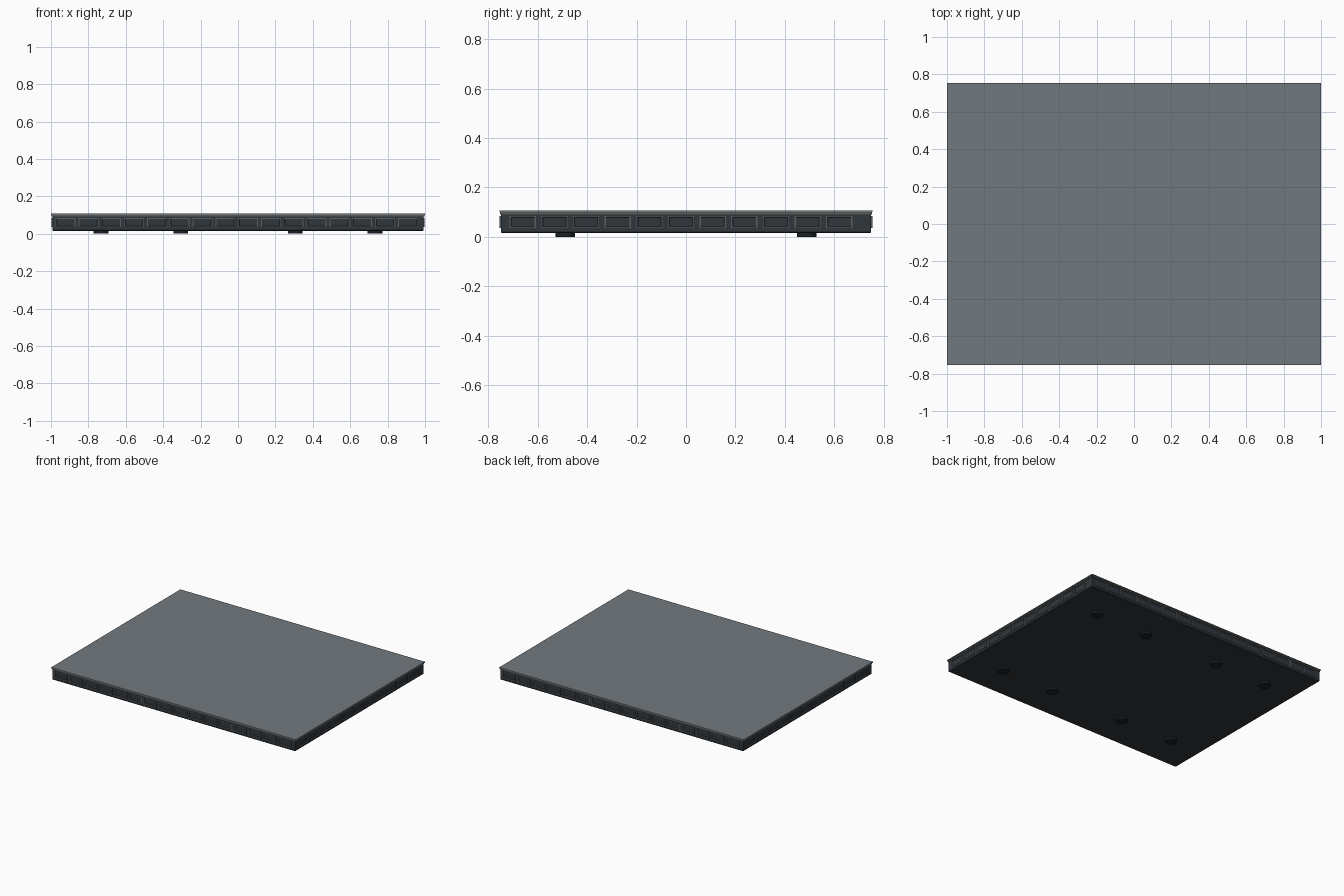
import bpy, bmesh
from math import pi
from mathutils import Matrix, Vector

if "Cube" in bpy.data.objects:
    bpy.data.objects.remove(bpy.data.objects["Cube"])


def material(name, rgb):
    m = bpy.data.materials.new(name)
    m.diffuse_color = (*rgb, 1)
    m.use_nodes = True
    m.node_tree.nodes["Principled BSDF"].inputs["Base Color"].default_value = m.diffuse_color
    return m


DECK = material("deck_grey", (0.17, 0.19, 0.21))
TRIM = material("trim_olive", (0.09, 0.10, 0.09))
BODY = material("body_dark", (0.03, 0.037, 0.045))
FRAME = material("frame_grey", (0.10, 0.115, 0.13))
FOOT = material("foot_black", (0.012, 0.015, 0.018))


def finish(bm, name, *mats):
    me = bpy.data.meshes.new(name)
    bm.to_mesh(me)
    bm.free()
    ob = bpy.data.objects.new(name, me)
    bpy.context.collection.objects.link(ob)
    for m in mats:
        me.materials.append(m)
    return ob


def add_box(bm, lo, hi):
    lo, hi = Vector(lo), Vector(hi)
    mat = Matrix.Translation((lo + hi) / 2) @ Matrix.Diagonal((*(hi - lo), 1))
    return bmesh.ops.create_cube(bm, size=1, matrix=mat)["verts"]


def slab(name, hx, hy, z0, z1, mat, chamfer=0):
    bm = bmesh.new()
    add_box(bm, (-hx, -hy, z0), (hx, hy, z1))
    if chamfer:
        low = [e for e in bm.edges if all(v.co.z < z0 + 1e-4 for v in e.verts)]
        bmesh.ops.bevel(bm, geom=low, offset=chamfer, segments=1, affect='EDGES')
    return finish(bm, name, mat)


# Stacked slabs: body, trim strip and overhanging deck
slab("body", 0.993, 0.749, 0.015, 0.092, BODY, 0.005)
slab("trim_strip", 0.996, 0.752, 0.091, 0.101, TRIM)
slab("deck", 1.0, 0.755, 0.100, 0.107, DECK)


# Row of raised frames with recessed centres, facing -y before rotation
def panel_row(name, first, pitch, count, face, angle):
    bm = bmesh.new()
    for i in range(count):
        x = first + i * pitch
        add_box(bm, (x - 0.053, -face - 0.005, 0.035), (x + 0.053, -face + 0.002, 0.085))
    bm.normal_update()
    fronts = [f for f in bm.faces if f.normal.y < -0.9]
    bmesh.ops.inset_individual(bm, faces=fronts, thickness=0.007)
    bmesh.ops.inset_individual(bm, faces=fronts, thickness=0.002, depth=-0.004)
    for f in fronts:
        f.material_index = 1
    bm.transform(Matrix.Rotation(angle, 4, 'Z'))
    return finish(bm, name, FRAME, BODY)


panel_row("front_panels", -0.922, 0.122, 16, 0.749, 0)
panel_row("back_panels", -0.922, 0.122, 16, 0.749, pi)
panel_row("right_panels", -0.66, 0.128, 11, 0.993, pi / 2)
panel_row("left_panels", -0.66, 0.128, 11, 0.993, -pi / 2)

# Eight round feet in two rows
bm = bmesh.new()
for x in (-0.732, -0.306, 0.306, 0.732):
    for y in (-0.488, 0.488):
        bmesh.ops.create_cone(bm, cap_ends=True, segments=24, radius1=0.04, radius2=0.04,
                              depth=0.017, matrix=Matrix.Translation((x, y, 0.0085)))
feet = finish(bm, "feet", FOOT)
bpy.context.view_layer.objects.active = feet
feet.select_set(True)
bpy.ops.object.shade_smooth_by_angle()
